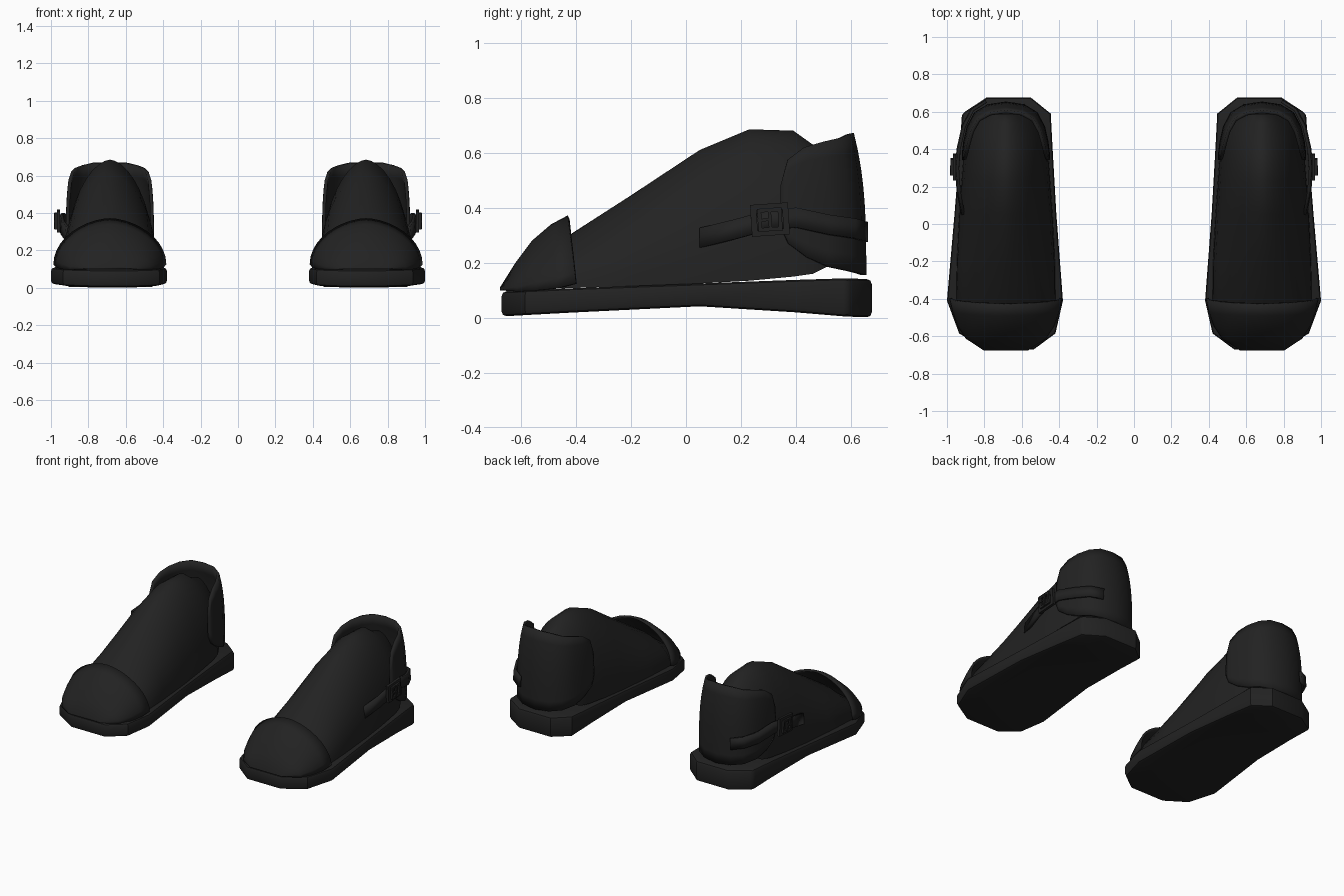
import bpy, bmesh
from math import sin, cos, pi, radians
from mathutils import Vector, Matrix

cube = bpy.data.objects.get("Cube")
if cube:
    bpy.data.objects.remove(cube, do_unlink=True)

CX = 0.685  # centre line of one shoe

black = bpy.data.materials.new("black_leather")
black.use_nodes = True
black.diffuse_color = (0.016, 0.016, 0.016, 1)
black.node_tree.nodes["Principled BSDF"].inputs["Base Color"].default_value = (0.016, 0.016, 0.016, 1)


def finish(name, bm, angle=40, thickness=0, offset=-1):
    """Turn a bmesh into an object mirrored to the other shoe."""
    bmesh.ops.recalc_face_normals(bm, faces=bm.faces)
    mesh = bpy.data.meshes.new(name)
    bm.to_mesh(mesh)
    bm.free()
    mesh.materials.append(black)
    mesh.shade_smooth()
    mesh.set_sharp_from_angle(angle=radians(angle))
    obj = bpy.data.objects.new(name, mesh)
    bpy.context.scene.collection.objects.link(obj)
    if thickness:
        solid = obj.modifiers.new("thickness", 'SOLIDIFY')
        solid.thickness = thickness
        solid.offset = offset
    mirror = obj.modifiers.new("pair", 'MIRROR')
    mirror.use_mirror_merge = False
    return obj


def loft(rings, closed=False, caps=()):
    """Skin a list of point rings; caps lists the rings to fill."""
    bm = bmesh.new()
    rows = [[bm.verts.new(p) for p in ring] for ring in rings]
    n = len(rows[0])
    for a, b in zip(rows, rows[1:]):
        for i in range(n if closed else n - 1):
            j = (i + 1) % n
            bm.faces.new((a[i], a[j], b[j], b[i]))
    for c in caps:
        bm.faces.new(rows[c])
    return bm


def arch(y, w, zb, zt, lean=0.0, steps=20):
    """Arched cross-section standing at depth y."""
    ring = []
    for i in range(steps + 1):
        t = pi * i / steps
        c, s = cos(t), max(sin(t), 0)
        x = w * abs(c) ** 1.15 * (1 if c > 0 else -1)
        ring.append((CX + x, y + lean * (1 - s), zb + (zt - zb) * s))
    return ring


# Sole: y, left x, right x, bottom z, top z
sole = [(-.67, .535, .79, .005, .096), (-.585, .42, .935, .01, .1),
        (-.41, .38, 1.0, .02, .108), (.05, .415, .96, .042, .125),
        (.4, .435, .932, .02, .138), (.59, .445, .92, .004, .144),
        (.675, .55, .79, .002, .14)]
bm = loft([[(a, y, zb), (b, y, zb), (b, y, zt), (a, y, zt)] for y, a, b, zb, zt in sole],
          closed=True, caps=(0, -1))
bmesh.ops.recalc_face_normals(bm, faces=bm.faces)
rim = [e for e in bm.edges if len(e.link_faces) == 2
       and e.calc_face_angle(0) > 0.9]
bmesh.ops.bevel(bm, geom=rim, offset=0.018, segments=2, profile=0.5, affect='EDGES')
finish("sole", bm, 35)

# Upper: y, half width, bottom z, top z
upper = [(-.62, .15, .1, .15), (-.43, .265, .108, .297), (-.2, .262, .115, .445),
         (.05, .25, .125, .61), (.23, .237, .135, .685), (.39, .225, .15, .68),
         (.46, .212, .16, .63), (.54, .17, .2, .6), (.585, .11, .25, .55)]
bm = loft([arch(*s) for s in upper], closed=True, caps=(0, -1))
finish("upper", bm, 45)

# Toe cap overlapping the front of the upper
cap = [(-.675, .12, .1, .112), (-.62, .215, .096, .2), (-.56, .26, .1, .28),
       (-.49, .287, .108, .34), (-.43, .302, .125, .372)]
bm = loft([arch(*s, lean=.03 * i / 4) for i, s in enumerate(cap)], caps=(0,))
finish("toe_cap", bm, 50, 0.015)

# Heel counter: half width, y, bottom z, top z from the front edge to the back
half = [(.235, .343, .33, .48), (.236, .372, .27, .575), (.228, .44, .22, .62),
        (.21, .52, .185, .64), (.17, .597, .17, .655), (.1, .64, .16, .67),
        (0, .655, .155, .672)]
plan = half + [(-w, y, a, b) for w, y, a, b in reversed(half[:-1])]
rings = []
for w, y, zb, zt in plan:
    ring = []
    for i in range(9):
        z = zb + (zt - zb) * i / 8
        h = (z - .155) / .517
        ring.append((CX + w * (1 - .14 * h ** 4), y - .045 * h ** 3 * (y - .343) / .31, z))
    rings.append(ring)
finish("heel_counter", loft(rings), 50, 0.018)

# Strap on the outer side, running to the back of the heel
path = [(.912, .05, .29), (.935, .18, .322), (.943, .3, .355), (.935, .4, .364),
        (.908, .52, .338), (.862, .61, .325), (.79, .655, .312)]
strap = [[(x + .006, y, z - .036), (x, y, z + .036)] for x, y, z in path]
finish("strap", loft(strap), 40, 0.016, 0)

# Buckle: outer frame, smaller raised frame and a prong
bm = bmesh.new()


def bar(x, y, z, sx, sy, sz):
    """Box tilted with the strap."""
    pivot = Vector((.96, .305, .357))
    m = Matrix.Translation(pivot) @ Matrix.Rotation(radians(4), 4, 'X')
    m = m @ Matrix.Translation((x, y, z)) @ Matrix.Diagonal((sx, sy, sz, 1))
    bmesh.ops.create_cube(bm, size=1, matrix=m)


def frame(x, width, height, t, depth):
    for s in (-1, 1):
        bar(x, s * (width - t) / 2, 0, depth, t, height)
        bar(x, 0, s * (height - t) / 2, depth, width - 2 * t, t)


frame(0, .138, .116, .022, .018)
frame(.014, .088, .084, .014, .014)
bar(.018, 0, 0, .012, .012, .084)
bar(.02, -.02, 0, .01, .05, .01)
finish("buckle", bm, 30)
